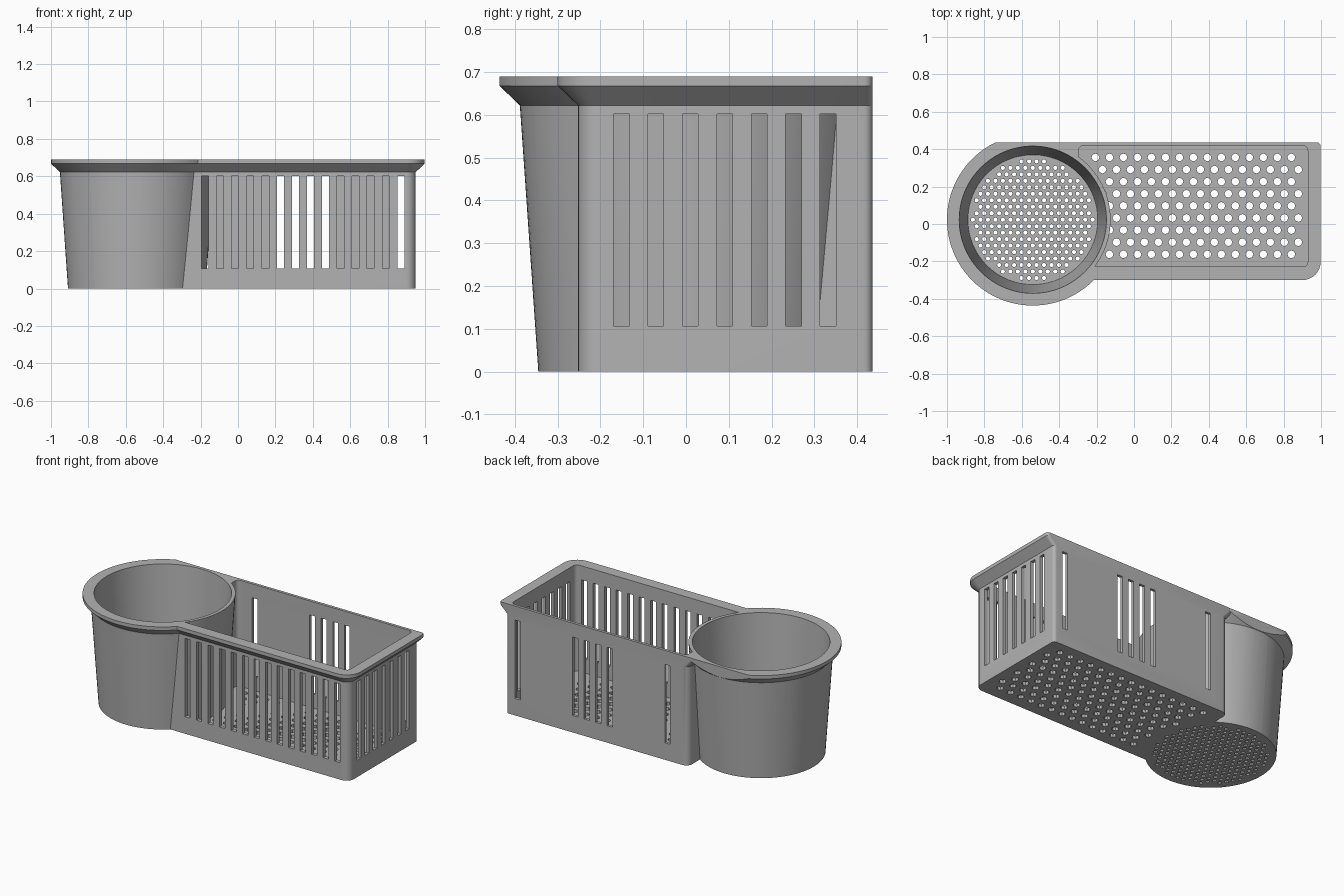
import bpy, bmesh
from math import sin, cos, pi, hypot, sqrt

if "Cube" in bpy.data.objects:
    bpy.data.objects.remove(bpy.data.objects["Cube"], do_unlink=True)

CUP_X, CUP_Y = -0.541, 0.023
BACK = 0.436
RIM_LOW, RIM_EDGE, TOP = 0.622, 0.668, 0.69
FLARE = 0.048
FLOOR = 0.02

grey = bpy.data.materials.new("Grey plastic")
grey.use_nodes = True
colour = (0.45, 0.45, 0.45, 1)
grey.diffuse_color = colour
grey.node_tree.nodes["Principled BSDF"].inputs["Base Color"].default_value = colour


def circle(x, y, r, n=96):
    return [(x + r * cos(2 * pi * i / n), y + r * sin(2 * pi * i / n)) for i in range(n)]


def rounded_rect(x0, x1, y0, y1, radii, n=8):
    """Outline, corners in order: back right, back left, front left, front right."""
    pts = []
    corners = [(x1, y1, -1, -1), (x0, y1, 1, -1), (x0, y0, 1, 1), (x1, y0, -1, 1)]
    for k, ((cx, cy, sx, sy), r) in enumerate(zip(corners, radii)):
        for i in range(n + 1):
            a = pi / 2 * (k + i / n)
            pts.append((cx + sx * r + r * cos(a), cy + sy * r + r * sin(a)))
    return pts


def add_loft(bm, levels):
    """Closed solid through (outline, z) levels."""
    rings = [[bm.verts.new((x, y, z)) for x, y in outline] for outline, z in levels]
    for low, high in zip(rings, rings[1:]):
        for i in range(len(low)):
            j = (i + 1) % len(low)
            bm.faces.new((low[i], low[j], high[j], high[i]))
    bm.faces.new(rings[0][::-1])
    bm.faces.new(rings[-1])


def solid(name, *lofts):
    bm = bmesh.new()
    for levels in lofts:
        add_loft(bm, levels)
    mesh = bpy.data.meshes.new(name)
    bm.to_mesh(mesh)
    bm.free()
    mesh.materials.append(grey)
    ob = bpy.data.objects.new(name, mesh)
    bpy.context.collection.objects.link(ob)
    return ob


def block(x0, x1, y0, y1, z0, z1):
    outline = [(x1, y1), (x0, y1), (x0, y0), (x1, y0)]
    return [(outline, z0), (outline, z1)]


def combine(target, tool, operation):
    mod = target.modifiers.new(operation, "BOOLEAN")
    mod.operation, mod.solver, mod.object = operation, "EXACT", tool
    bpy.context.view_layer.objects.active = target
    bpy.ops.object.modifier_apply(modifier=mod.name)
    bpy.data.objects.remove(tool, do_unlink=True)


# Rectangular basket with a flared rim and a flat back
def box_outline(off):
    return rounded_rect(-0.32 - off, 0.95 + off, -0.252 - off, BACK,
                        (0.02, 0.04, 0.02, 0.05 + off))


caddy = solid("caddy_basket", [(box_outline(0), 0), (box_outline(0), RIM_LOW),
                               (box_outline(FLARE), RIM_EDGE), (box_outline(FLARE), TOP)])

# Flared ring around the cup
rim_r = 0.411
ring = solid("cup_rim", [(circle(CUP_X, CUP_Y, rim_r), RIM_LOW),
                         (circle(CUP_X, CUP_Y, rim_r + FLARE), RIM_EDGE),
                         (circle(CUP_X, CUP_Y, rim_r + FLARE), TOP)])
combine(caddy, ring, "UNION")

# Basket cavity
inner = rounded_rect(-0.297, 0.929, -0.228, 0.418, (0.025,) * 4)
combine(caddy, solid("basket_cavity", [(inner, FLOOR), (inner, 0.8)]), "DIFFERENCE")

# Tapered cup and its cavity
TAPER = 0.0694
cup = solid("cup", [(circle(CUP_X, CUP_Y, 0.368), 0),
                    (circle(CUP_X, CUP_Y, 0.368 + TAPER * TOP), TOP)])
combine(caddy, cup, "UNION")
cavity = solid("cup_cavity", [(circle(CUP_X, CUP_Y, 0.347), FLOOR),
                              (circle(CUP_X, CUP_Y, 0.347 + TAPER * 0.78), 0.8)])
combine(caddy, cavity, "DIFFERENCE")

# Flat back plane
combine(caddy, solid("back_trim", block(-2, 2, BACK, 1, -1, 2)), "DIFFERENCE")

# Slots in the front, back and right-hand walls
STEP, HALF, Z0, Z1 = 0.0805, 0.0185, 0.107, 0.602
slots = []
for i in range(14):
    x = -0.176 + i * STEP
    slots.append(block(x - HALF, x + HALF, -0.28, -0.21, Z0, Z1))
    if i in (0, 5, 6, 7, 8, 13):
        slots.append(block(x - HALF, x + HALF, 0.40, 0.46, Z0, Z1))
for i in range(7):
    y = -0.151 + i * STEP
    slots.append(block(0.91, 0.97, y - HALF, y + HALF, Z0, Z1))
combine(caddy, solid("slot_cutter", *slots), "DIFFERENCE")


# Drain holes on staggered grids
def hole(x, y, r, n):
    outline = circle(x, y, r, n)
    return [(outline, -0.05), (outline, 0.05)]


holes = []
pitch = 0.0748
for row in range(9):
    y = 0.356 - row * pitch * sqrt(3) / 2
    for k in range(15):
        x = -0.206 + (k + 0.5 * (row % 2)) * pitch
        if hypot(x - CUP_X, y - CUP_Y) > 0.392:
            holes.append(hole(x, y, 0.021, 8))
pitch = 0.04
for row in range(-9, 10):
    y = row * pitch * sqrt(3) / 2
    for k in range(-9, 10):
        x = (k + 0.5 * (row % 2)) * pitch
        if hypot(x, y) < 0.325:
            holes.append(hole(CUP_X + x, CUP_Y + y, 0.0115, 8))
combine(caddy, solid("hole_cutter", *holes), "DIFFERENCE")

# Smooth curved walls, crisp edges
bpy.ops.object.select_all(action="DESELECT")
caddy.select_set(True)
bpy.context.view_layer.objects.active = caddy
bpy.ops.object.shade_smooth_by_angle(angle=pi / 7)
